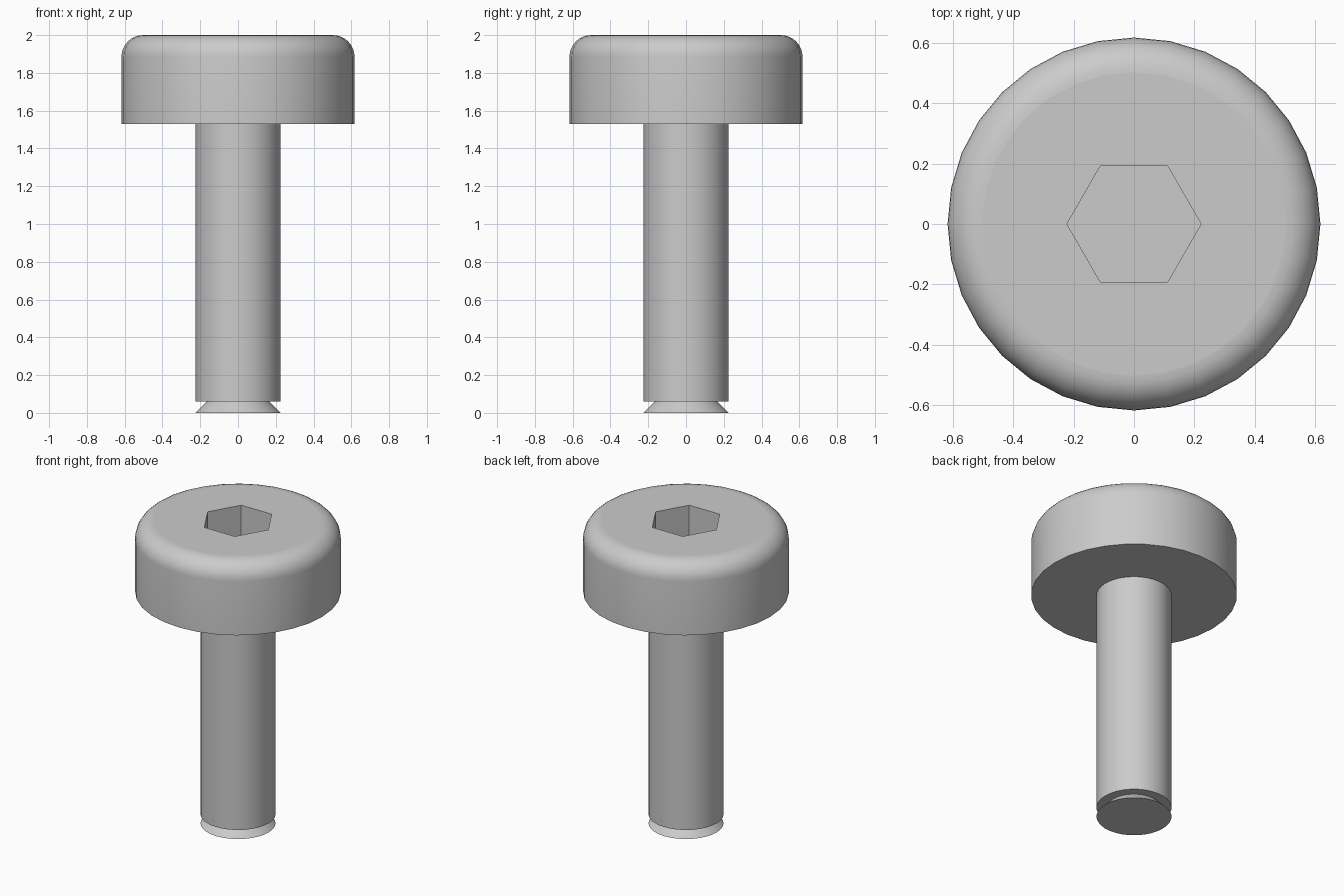
import bpy, bmesh, math

cube = bpy.data.objects.get("Cube")
if cube:
    bpy.data.objects.remove(cube, do_unlink=True)

SIDES = 32

steel = bpy.data.materials.new("plain grey steel")
steel.use_nodes = True
GREY = (0.6, 0.6, 0.6, 1)
steel.diffuse_color = GREY
steel.node_tree.nodes["Principled BSDF"].inputs["Base Color"].default_value = GREY


def ring(bm, radius, z, sides=SIDES):
    return [bm.verts.new((radius * math.cos(math.tau * i / sides),
                          radius * math.sin(math.tau * i / sides), z))
            for i in range(sides)]


def wall(bm, lower, upper):
    n = len(lower)
    for i in range(n):
        j = (i + 1) % n
        bm.faces.new((lower[i], lower[j], upper[j], upper[i]))


def lathe(bm, profile):
    """Stack rings from bottom to top and close the bottom; return the top ring."""
    rings = [ring(bm, r, z) for r, z in profile]
    for lower, upper in zip(rings, rings[1:]):
        wall(bm, lower, upper)
    bm.faces.new(rings[0][::-1])
    return rings[-1]


def finish(bm, name):
    bm.normal_update()
    mesh = bpy.data.meshes.new(name)
    bm.to_mesh(mesh)
    bm.free()
    mesh.materials.append(steel)
    obj = bpy.data.objects.new(name, mesh)
    bpy.context.collection.objects.link(obj)
    bpy.ops.object.select_all(action="DESELECT")
    obj.select_set(True)
    bpy.context.view_layer.objects.active = obj
    bpy.ops.object.shade_smooth_by_angle(angle=math.radians(30))
    return obj


# Head: cylinder with a rounded top rim and a hexagonal socket
R, BASE, TOP, FILLET, DEPTH = 0.617, 1.53, 2.0, 0.115, 0.25
profile = [(R, BASE)]
for k in range(9):
    a = math.pi / 2 * k / 8
    profile.append((R - FILLET + FILLET * math.cos(a), TOP - FILLET + FILLET * math.sin(a)))
bm = bmesh.new()
rim = lathe(bm, profile)
mouth = ring(bm, 0.222, TOP, 6)
floor = ring(bm, 0.222, TOP - DEPTH, 6)
wall(bm, mouth, floor)
bm.faces.new(floor)
loops = [e for e in bm.edges if e.is_boundary]
bmesh.ops.triangle_fill(bm, edges=loops, use_beauty=True, normal=(0, 0, 1))
bmesh.ops.recalc_face_normals(bm, faces=bm.faces)
head = finish(bm, "head")
for face in head.data.polygons:
    if face.normal.z > 0.999:
        face.use_smooth = False

# Shank: plain cylinder
bm = bmesh.new()
bm.faces.new(lathe(bm, [(0.225, 0.06), (0.225, BASE)]))
finish(bm, "shank")

# Tip: short cone flaring downward below the shank
bm = bmesh.new()
bm.faces.new(lathe(bm, [(0.225, 0), (0.165, 0.06)]))
finish(bm, "tip")
